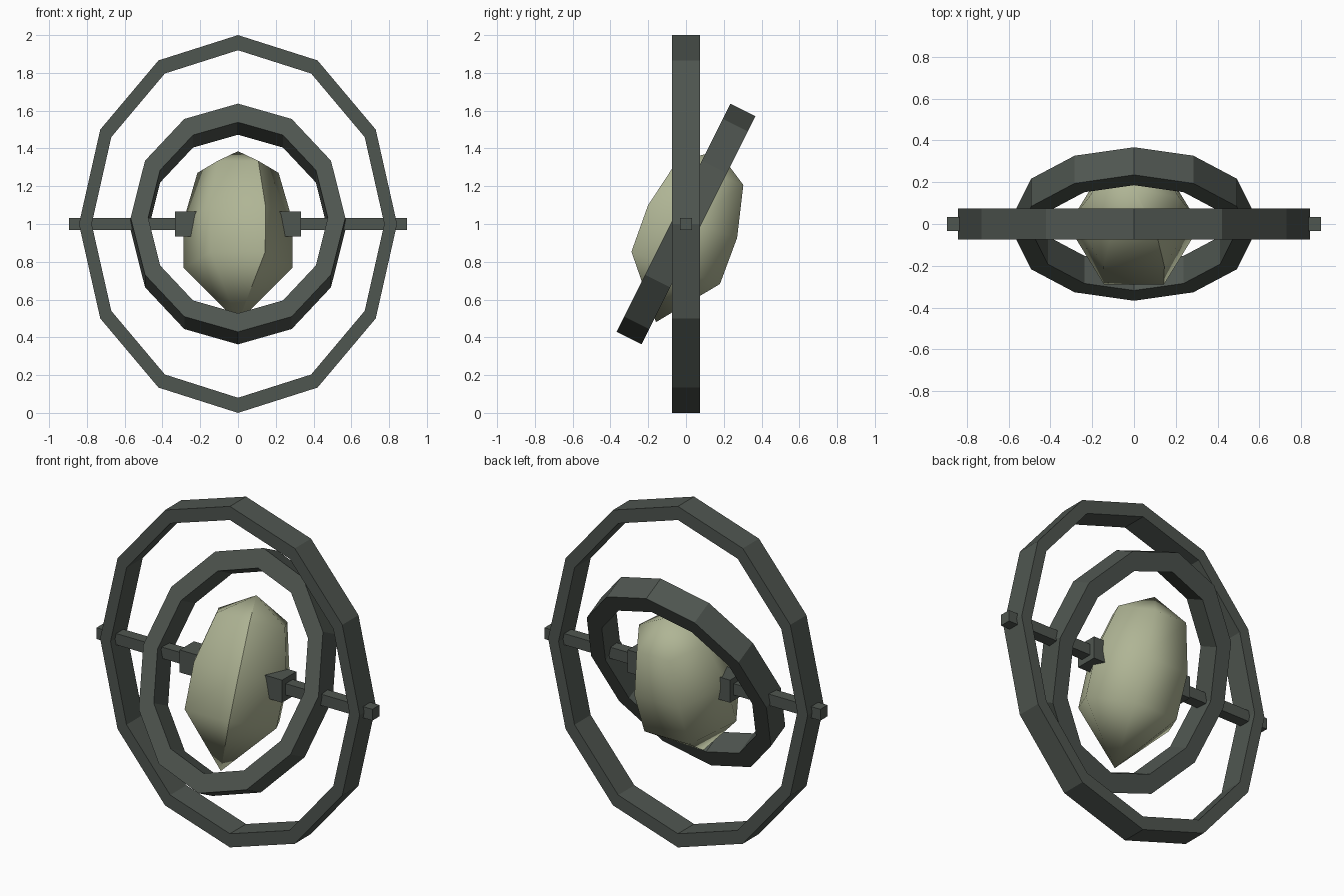
import bpy, bmesh
from math import cos, sin, radians, pi
from mathutils import Matrix

if "Cube" in bpy.data.objects:
    bpy.data.objects.remove(bpy.data.objects["Cube"])


def material(name, rgb):
    m = bpy.data.materials.new(name)
    m.diffuse_color = (*rgb, 1)
    m.use_nodes = True
    m.node_tree.nodes["Principled BSDF"].inputs["Base Color"].default_value = m.diffuse_color
    return m


metal = material("dark metal", (0.078, 0.092, 0.080))
pale = material("pale green stone", (0.43, 0.46, 0.30))


def finish(bm, name, mat):
    bmesh.ops.recalc_face_normals(bm, faces=bm.faces)
    me = bpy.data.meshes.new(name)
    bm.to_mesh(me)
    bm.free()
    me.materials.append(mat)
    ob = bpy.data.objects.new(name, me)
    bpy.context.collection.objects.link(ob)
    return ob


# twelve-sided oval hoop with a rectangular section, leaning about x
def hoop(name, outer, inner, half_depth, tilt=0, squash=0.842, sides=12):
    bm = bmesh.new()
    section = [(outer, -half_depth), (outer, half_depth),
               (inner, half_depth), (inner, -half_depth)]
    loops = []
    for i in range(sides):
        a = 2 * pi * i / sides
        loops.append([bm.verts.new((squash * r * cos(a), y, r * sin(a))) for r, y in section])
    for i in range(sides):
        p, q = loops[i], loops[(i + 1) % sides]
        for j in range(4):
            k = (j + 1) % 4
            bm.faces.new((p[j], p[k], q[k], q[j]))
    bm.transform(Matrix.Translation((0, 0, 1)) @ Matrix.Rotation(-tilt, 4, 'X'))
    return finish(bm, name, metal)


hoop("outer_ring", 1.0, 0.92, 0.075)
hoop("inner_ring", 0.675, 0.565, 0.074, radians(26.5))


# axle rods and the blocks that grip the stone
def box(name, centre, size):
    bm = bmesh.new()
    bmesh.ops.create_cube(bm, size=1)
    bm.transform(Matrix.Translation(centre) @ Matrix.Diagonal((*size, 1)))
    return finish(bm, name, metal)


for side, s in (("left", -1), ("right", 1)):
    box(side + "_axle", (s * 0.59, 0, 1), (0.61, 0.066, 0.066))
    box(side + "_clamp", (s * 0.265, 0, 1), (0.135, 0.132, 0.132))

# six-sided faceted stone, pointed at both ends and leaning back
bm = bmesh.new()
bottom = bm.verts.new((0, 0, -0.553))
top = bm.verts.new((0, 0, 0.41))
rings = [[bm.verts.new((r * cos(i * pi / 3), r * sin(i * pi / 3), z)) for i in range(6)]
         for r, z in ((0.288, -0.247), (0.29, 0.013), (0.215, 0.288))]
for i in range(6):
    j = (i + 1) % 6
    bm.faces.new((bottom, rings[0][j], rings[0][i]))
    for a, b in zip(rings, rings[1:]):
        bm.faces.new((a[i], a[j], b[j], b[i]))
    bm.faces.new((top, rings[2][i], rings[2][j]))
for f in bm.faces:
    f.smooth = True
# crisp ridge on the front right, soft elsewhere
ridge = [bottom] + [r[5] for r in rings] + [top]
for a, b in zip(ridge, ridge[1:]):
    bm.edges.get((a, b)).smooth = False
bm.transform(Matrix.Translation((0, 0.03, 1)) @ Matrix.Rotation(radians(-20), 4, 'X'))
finish(bm, "stone", pale)
